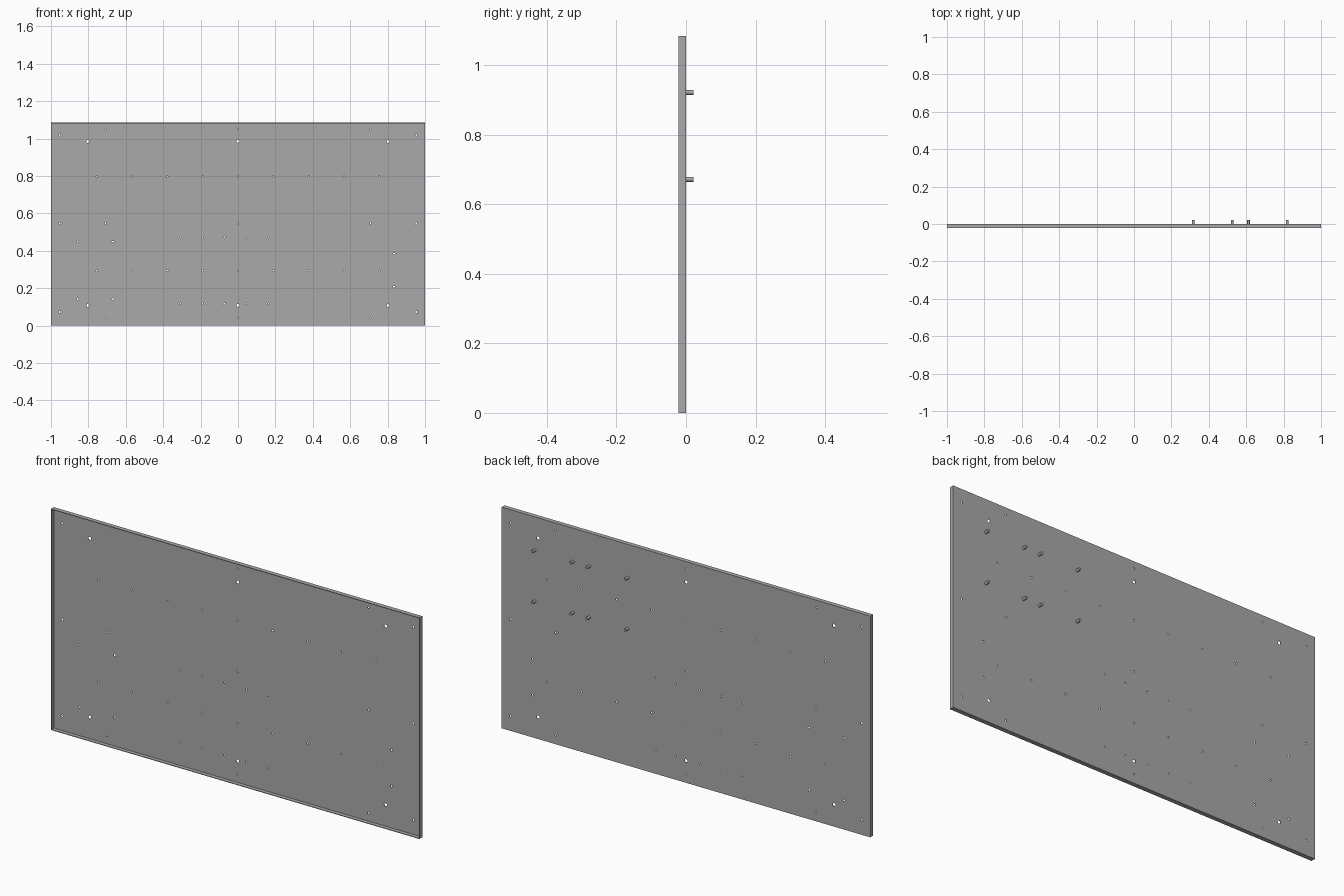
import bpy, bmesh
from math import radians
from mathutils import Matrix

if "Cube" in bpy.data.objects:
    bpy.data.objects.remove(bpy.data.objects["Cube"])

WIDTH, HEIGHT, DEPTH, SHEET = 2.0, 1.085, 0.022, 0.003

metal = bpy.data.materials.new("grey_metal")
metal.use_nodes = True
grey = (0.4, 0.4, 0.4, 1)
metal.diffuse_color = grey
metal.node_tree.nodes["Principled BSDF"].inputs["Base Color"].default_value = grey


def make_object(name, bm):
    bmesh.ops.recalc_face_normals(bm, faces=bm.faces)
    mesh = bpy.data.meshes.new(name)
    bm.to_mesh(mesh)
    bm.free()
    mesh.materials.append(metal)
    obj = bpy.data.objects.new(name, mesh)
    bpy.context.collection.objects.link(obj)
    return obj


def add_rod(bm, x, z, radius, y0, y1, sides):
    """Cylinder along y."""
    matrix = Matrix.Translation((x, (y0 + y1) / 2, z)) @ Matrix.Rotation(radians(90), 4, "X")
    bmesh.ops.create_cone(bm, cap_ends=True, segments=sides, radius1=radius,
                          radius2=radius, depth=y1 - y0, matrix=matrix)


# Shallow sheet tray, open to the front
bm = bmesh.new()
bmesh.ops.create_cube(bm, size=1, matrix=Matrix.Translation((0, -DEPTH / 2, HEIGHT / 2))
                      @ Matrix.Diagonal((WIDTH, DEPTH, HEIGHT, 1)))
bm.normal_update()
bmesh.ops.delete(bm, geom=[f for f in bm.faces if f.normal.y < -0.5], context="FACES")
panel = make_object("panel", bm)
# recalculated normals of an open shell may face either way
back = max(panel.data.polygons, key=lambda p: p.center.y)
if back.normal.y < 0:
    panel.data.flip_normals()
solid = panel.modifiers.new("thickness", "SOLIDIFY")
solid.thickness = SHEET
solid.offset = -1
solid.use_even_offset = True

# Hole groups: radius, x positions, heights
row = [0.189 * i for i in range(-4, 5)]
hole_groups = [
    (0.008, (-0.803, 0, 0.803), (0.985, 0.108)),
    (0.005, (-0.953, 0.953), (1.02, 0.547, 0.073)),
    (0.004, (-0.709, 0, 0.709), (1.05, 0.547, 0.043)),
    (0.004, row, (0.797, 0.294)),
    (0.004, (-0.308, -0.19, -0.073, 0.047, 0.164), (0.473, 0.117)),
    (0.005, (-0.857, -0.668), (0.449, 0.143)),
    (0.005, (0.834,), (0.385, 0.208)),
]
bm = bmesh.new()
for radius, xs, zs in hole_groups:
    for x in xs:
        for z in zs:
            add_rod(bm, x, z, radius, -0.015, 0.01, 16)
cutter = make_object("hole_cutter", bm)
cutter.hide_render = True
cut = panel.modifiers.new("holes", "BOOLEAN")
cut.operation = "DIFFERENCE"
cut.solver = "EXACT"
cut.object = cutter

# Bake the holes and drop the cutter
depsgraph = bpy.context.evaluated_depsgraph_get()
baked = bpy.data.meshes.new_from_object(panel.evaluated_get(depsgraph))
panel.modifiers.clear()
panel.data = baked
bpy.data.objects.remove(cutter)

# Mounting studs on the back
bm = bmesh.new()
for x in (0.316, 0.525, 0.612, 0.82):
    for z in (0.922, 0.672):
        add_rod(bm, x, z, 0.007, -0.001, 0.021, 16)
studs = make_object("mounting_studs", bm)

bpy.ops.object.select_all(action="DESELECT")
for obj in (panel, studs):
    obj.select_set(True)
bpy.context.view_layer.objects.active = panel
bpy.ops.object.shade_smooth_by_angle(angle=radians(30))
